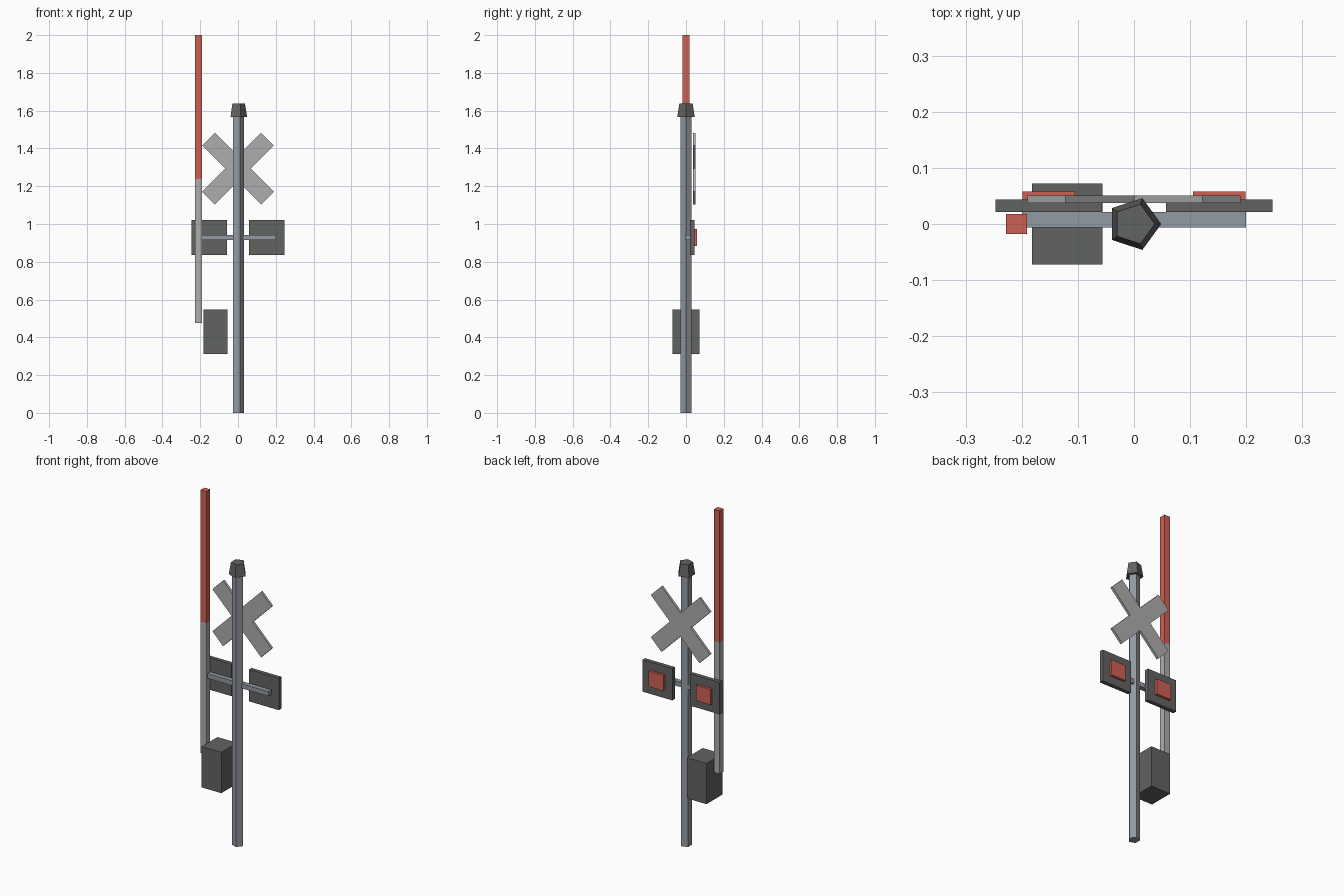
import bpy, bmesh
from math import cos, sin, pi, sqrt

if "Cube" in bpy.data.objects:
    bpy.data.objects.remove(bpy.data.objects["Cube"])


def paint(name, rgb):
    m = bpy.data.materials.new(name)
    m.diffuse_color = (*rgb, 1)
    m.use_nodes = True
    m.node_tree.nodes["Principled BSDF"].inputs["Base Color"].default_value = m.diffuse_color
    return m


RED = paint("red", (0.62, 0.12, 0.09))
DARK = paint("dark_grey", (0.12, 0.125, 0.12))
STEEL = paint("steel", (0.29, 0.32, 0.36))
WHITE = paint("pale_grey", (0.42, 0.42, 0.42))


def loft(name, bottom, top, mat):
    """Closed solid between two matching rings of points."""
    bm = bmesh.new()
    a = [bm.verts.new(p) for p in bottom]
    b = [bm.verts.new(p) for p in top]
    n = len(a)
    bm.faces.new(a[::-1])
    bm.faces.new(b)
    for i in range(n):
        j = (i + 1) % n
        bm.faces.new((a[i], a[j], b[j], b[i]))
    bmesh.ops.recalc_face_normals(bm, faces=bm.faces)
    me = bpy.data.meshes.new(name)
    bm.to_mesh(me)
    bm.free()
    me.materials.append(mat)
    ob = bpy.data.objects.new(name, me)
    bpy.context.collection.objects.link(ob)
    return ob


def box(name, x, y, z, mat):
    ring = [(x[0], y[0]), (x[1], y[0]), (x[1], y[1]), (x[0], y[1])]
    return loft(name, [(*p, z[0]) for p in ring], [(*p, z[1]) for p in ring], mat)


def pentagon(r, z):
    return [(r * cos(i * 2 * pi / 5), r * sin(i * 2 * pi / 5), z) for i in range(5)]


# Five-sided post and tapered cap
loft("post", pentagon(0.0315, 0), pentagon(0.0315, 1.57), STEEL)
loft("post_cap", pentagon(0.0485, 1.567), pentagon(0.037, 1.637), DARK)

# Crossbuck: one X-shaped outline, turned 45 degrees
L, W = 0.2205, 0.048
plus = [(L, -W), (L, W), (W, W), (W, L), (-W, L), (-W, W),
        (-L, W), (-L, -W), (-W, -W), (-W, -L), (W, -L), (W, -W)]
cross = [((u - v) / sqrt(2), 1.293 + (u + v) / sqrt(2)) for u, v in plus]
loft("crossbuck", [(x, 0.037, z) for x, z in cross],
     [(x, 0.051, z) for x, z in cross], WHITE)

# Signal crossarm with a backboard and lamp on each side
box("signal_crossarm", (-0.2, 0.2), (-0.006, 0.021), (0.915, 0.942), STEEL)
for side, s in (("left", -1), ("right", 1)):
    c = s * 0.152
    box(side + "_backboard", (c - 0.095, c + 0.095), (0.021, 0.044), (0.837, 1.022), DARK)
    box(side + "_lamp", (c - 0.047, c + 0.047), (0.044, 0.058), (0.884, 0.974), RED)

# Raised gate arm in two colours, and its drive housing
box("gate_arm_lower", (-0.228, -0.191), (-0.0175, 0.0175), (0.477, 1.238), WHITE)
box("gate_arm_upper", (-0.228, -0.191), (-0.0175, 0.0175), (1.238, 2.0), RED)
box("gate_housing", (-0.182, -0.056), (-0.0725, 0.0725), (0.311, 0.547), DARK)
